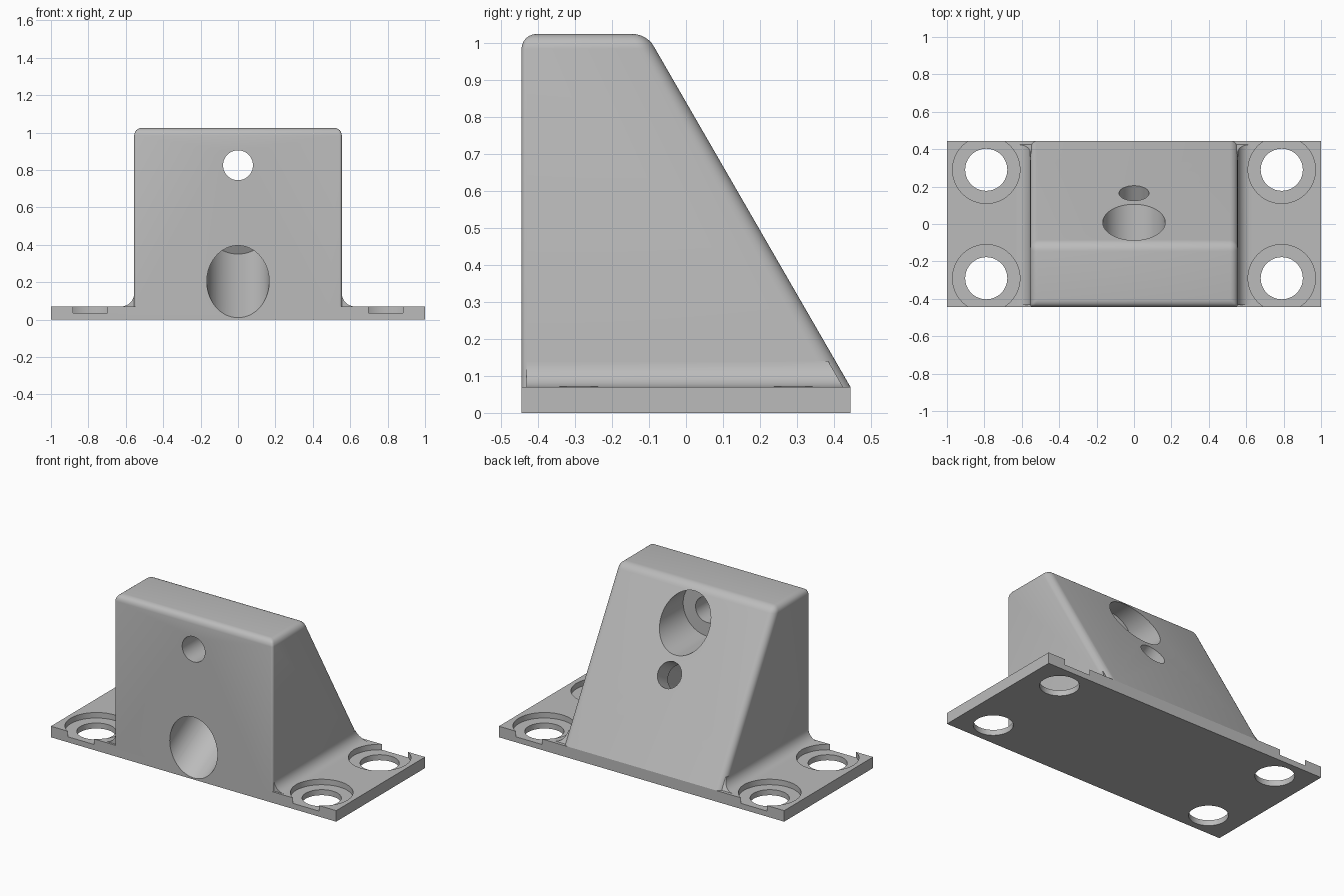
import bpy, bmesh, math
from mathutils import Vector

cube = bpy.data.objects.get("Cube")
if cube:
    bpy.data.objects.remove(cube)

HALF_Y = 0.445      # half depth of the whole bracket
PLATE_Z = 0.07      # plate thickness
TOP_Z = 1.025
BLOCK_X = 0.555     # half width of the wedge block
TILT = math.radians(30)

grey = bpy.data.materials.new("plain grey")
grey.use_nodes = True
GREY = (0.5, 0.5, 0.5, 1)
grey.diffuse_color = GREY
grey.node_tree.nodes["Principled BSDF"].inputs["Base Color"].default_value = GREY


def slope_y(z):
    """Depth of the sloping back face at height z."""
    return HALF_Y - (z - PLATE_Z) * math.tan(TILT)


def finish(name, bm):
    bmesh.ops.recalc_face_normals(bm, faces=bm.faces)
    mesh = bpy.data.meshes.new(name)
    bm.to_mesh(mesh)
    bm.free()
    mesh.materials.append(grey)
    obj = bpy.data.objects.new(name, mesh)
    bpy.context.collection.objects.link(obj)
    return obj


def prism(points, shift):
    """Extrude a polygon; shift maps each point to its far-side partner."""
    bm = bmesh.new()
    face = bm.faces.new([bm.verts.new(p) for p in points])
    new = bmesh.ops.extrude_face_region(bm, geom=[face], use_keep_orig=True)["geom"]
    for v in new:
        if isinstance(v, bmesh.types.BMVert):
            v.co = shift(v.co)
    return bm


def box(name, low, high):
    (x0, y0, z0), (x1, y1, z1) = low, high
    pts = [(x0, y0, z0), (x1, y0, z0), (x1, y1, z0), (x0, y1, z0)]
    return finish(name, prism(pts, lambda c: Vector((c.x, c.y, z1))))


def cylinder(name, start, end, radius):
    start, end = Vector(start), Vector(end)
    axis = end - start
    bm = bmesh.new()
    bmesh.ops.create_cone(bm, cap_ends=True, segments=64, radius1=radius,
                          radius2=radius, depth=axis.length)
    turn = axis.to_track_quat('Z', 'Y').to_matrix().to_4x4()
    bm.transform(turn)
    bmesh.ops.translate(bm, verts=bm.verts, vec=(start + end) / 2)
    return finish(name, bm)


def apply_modifiers(obj):
    bpy.context.view_layer.update()
    deps = bpy.context.evaluated_depsgraph_get()
    mesh = bpy.data.meshes.new_from_object(obj.evaluated_get(deps))
    obj.modifiers.clear()
    obj.data = mesh


def combine(target, tool, operation):
    mod = target.modifiers.new("boolean", 'BOOLEAN')
    mod.operation, mod.object, mod.solver = operation, tool, 'EXACT'
    apply_modifiers(target)
    bpy.data.objects.remove(tool)


# Base plate, left long at the back so the trim can cut everything flush
bracket = box("mounting_bracket", (-1, -HALF_Y, 0), (1, HALF_Y + 0.1, PLATE_Z))

# Wedge block with rounded top, rounded slope edges and slightly eased front corners
low = 0.02
side = [(-BLOCK_X, -HALF_Y, low), (-BLOCK_X, slope_y(low), low),
        (-BLOCK_X, slope_y(TOP_Z), TOP_Z), (-BLOCK_X, -HALF_Y, TOP_Z)]
bm = prism(side, lambda c: Vector((BLOCK_X, c.y, c.z)))
weight = bm.edges.layers.float.new("bevel_weight_edge")
for e in bm.edges:
    heights = [v.co.z for v in e.verts]
    if max(heights) > low + 0.01:
        front_corner = min(heights) < 0.1 and all(v.co.y < -0.4 for v in e.verts)
        e[weight] = 0.35 if front_corner else 1
block = finish("wedge_block", bm)
bevel = block.modifiers.new("rounding", 'BEVEL')
bevel.limit_method, bevel.width, bevel.segments = 'WEIGHT', 0.04, 6
apply_modifiers(block)
combine(bracket, block, 'UNION')

# Concave fillets between the block sides and the plate
R = 0.07
for s in (-1, 1):
    arc = [(BLOCK_X + R - R * math.cos(a), PLATE_Z + R - R * math.sin(a))
           for a in (math.pi / 2 * i / 8 for i in range(9))]
    outline = [(BLOCK_X - 0.02, 0.03), (BLOCK_X - 0.02, PLATE_Z + R)] + arc + [(BLOCK_X + R, 0.03)]
    pts = [(s * x, -HALF_Y + 0.013, z) for x, z in outline]
    fillet = finish("fillet", prism(pts, lambda c: Vector((c.x, slope_y(c.z) - 0.02, c.z))))
    combine(bracket, fillet, 'UNION')

# Flush back edge
combine(bracket, box("back_trim", (-2, HALF_Y, -1), (2, 2, 2)), 'DIFFERENCE')

# Counterbored screw holes in the plate
for x in (-0.79, 0.79):
    for y in (-0.29, 0.29):
        combine(bracket, cylinder("recess", (x, y, 0.035), (x, y, 0.3), 0.18), 'DIFFERENCE')
        combine(bracket, cylinder("hole", (x, y, -0.1), (x, y, 0.2), 0.1125), 'DIFFERENCE')

# Upper level bore, wide from the back; lower bore square to the slope, wide from the front
BORE, PILOT = 0.167, 0.08
upper = Vector((0, 0, 0.825))
level = Vector((0, 1, 0))
lower = Vector((0, 0.165, 0.555))
uphill = Vector((0, math.cos(TILT), math.sin(TILT)))
for start, end, radius in (
        (upper - level * 0.21, upper + level * 0.6, BORE),
        (upper - level * 0.7, upper, PILOT),
        (lower - uphill * 1.0, lower - uphill * 0.12, BORE),
        (lower - uphill * 0.3, lower + uphill * 0.3, PILOT)):
    combine(bracket, cylinder("bore", start, end, radius), 'DIFFERENCE')

# Smooth rounds, crisp edges
bpy.ops.object.select_all(action='DESELECT')
bracket.select_set(True)
bpy.context.view_layer.objects.active = bracket
bpy.ops.object.shade_smooth_by_angle(angle=math.radians(30))
